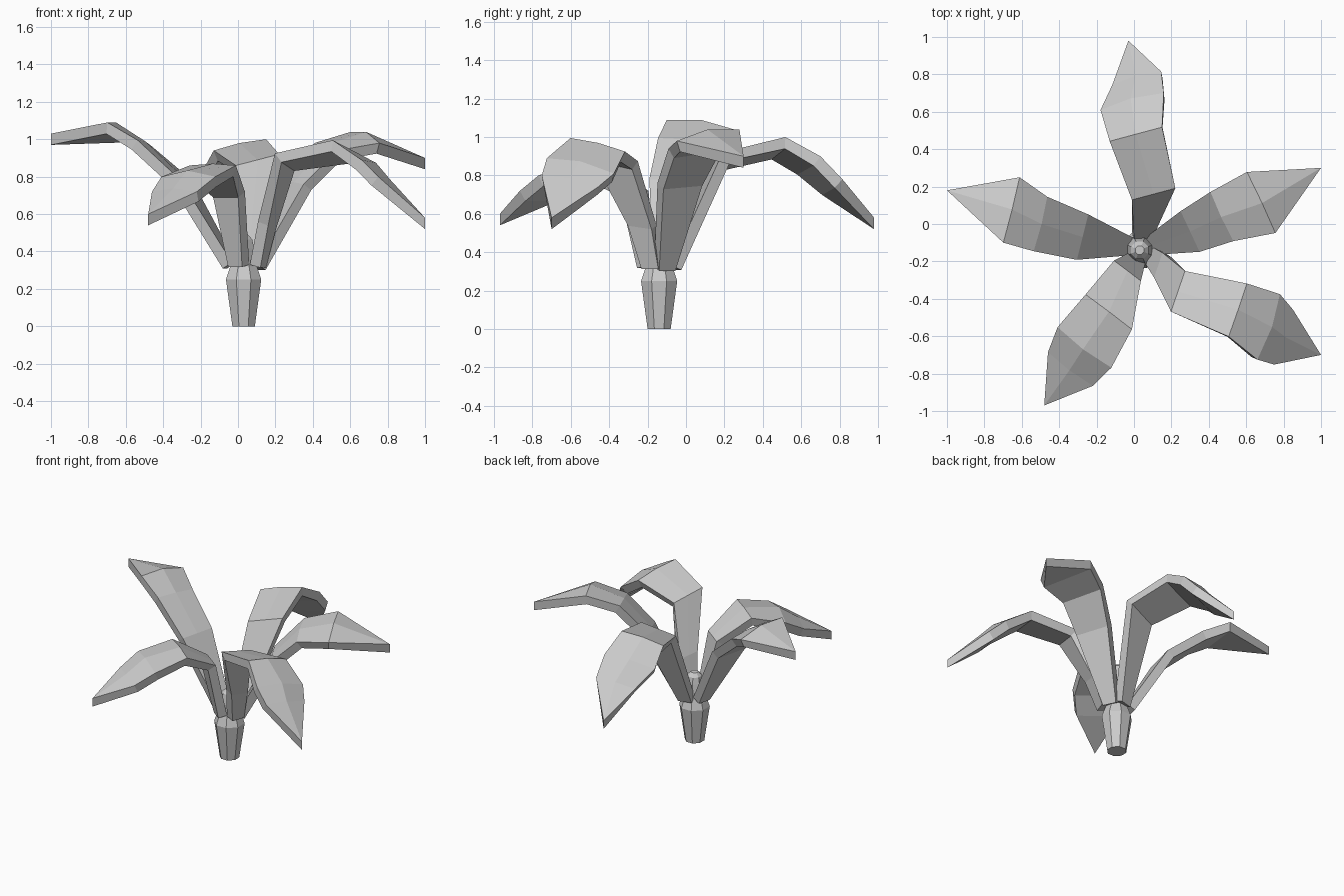
import bpy, math
from mathutils import Vector

if "Cube" in bpy.data.objects:
    bpy.data.objects.remove(bpy.data.objects["Cube"])


def make_object(name, verts, faces):
    mesh = bpy.data.meshes.new(name)
    mesh.from_pydata(verts, [], faces)
    obj = bpy.data.objects.new(name, mesh)
    bpy.context.collection.objects.link(obj)


def stem(name, cx, cy, profile, sides):
    verts = [(cx + r * math.cos(math.tau * (k + .5) / sides),
              cy + r * math.sin(math.tau * (k + .5) / sides), z)
             for r, z in profile for k in range(sides)]
    faces = [tuple(range(sides))[::-1],
             tuple(range(len(verts) - sides, len(verts)))]
    for i in range(len(profile) - 1):
        for k in range(sides):
            a, b = i * sides + k, i * sides + (k + 1) % sides
            faces.append((a, b, b + sides, a + sides))
    make_object(name, verts, faces)


def leaf(name, yaw, rows, tip, thick=.06):
    """Rows are centre x, y, z, half width, rise of right edge, ridge height."""
    flat = Vector((math.cos(math.radians(yaw)), math.sin(math.radians(yaw)), 0))
    tip = Vector(tip)
    path = [Vector(r[:3]) for r in rows] + [tip]
    verts = []
    for i, (x, y, z, half, rise, ridge) in enumerate(rows):
        along = (path[i + 1] - path[max(i - 1, 0)]).normalized()
        side = flat * half + Vector((0, 0, rise))
        up = side.cross(along).normalized()
        c = path[i]
        verts += [c - side, c + up * ridge, c + side,
                  c + side * .93 - up * thick, c - side * .93 - up * thick]
    n = len(verts)
    faces = [(0, 1, 2, 3, 4)]
    for i in range(0, n - 5, 5):
        for k in range(5):
            a, b = i + k, i + (k + 1) % 5
            faces.append((a, a + 5, b + 5, b))
    # Pointed tip with a short vertical edge
    verts += [tip, tip - Vector((0, 0, thick))]
    l, m, r, br, bl = range(n - 5, n)
    t, u = n, n + 1
    faces += [(l, t, m), (m, t, r), (r, t, u, br), (br, u, bl), (bl, u, t, l)]
    make_object(name, verts, faces)


# Swollen stem with a small central bud
stem("stem", .03, -.14,
     [(.065, 0), (.102, .25), (.077, .32), (.06, .42), (.05, .465), (.025, .49)], 8)

# Five drooping leaves around the stem
leaf("back_leaf", 15, [
    (.05, -.09, .33, .05, 0, 0),
    (.105, .16, .89, .12, .03, 0),
    (.01, .48, .97, .145, .03, .01),
    (-.01, .655, .875, .175, .025, .03),
    (.015, .78, .76, .135, .02, .02)], (-.03, .98, .58))

leaf("right_leaf", -65, [
    (.08, -.12, .33, .05, 0, 0),
    (.30, -.04, .77, .12, -.01, 0),
    (.47, .04, .96, .145, -.02, .01),
    (.68, .115, 1.01, .18, -.03, .03)], (1, .3, .9))

leaf("left_leaf", 76, [
    (-.02, -.12, .34, .05, 0, 0),
    (-.275, -.07, .78, .125, 0, 0),
    (-.5, 0, .98, .15, -.015, .01),
    (-.655, .075, 1.065, .18, -.025, .025)], (-1, .18, 1.03))

leaf("front_left_leaf", 143, [
    (.02, -.18, .33, .05, 0, 0),
    (-.035, -.25, .72, .09, 0, 0),
    (-.135, -.47, .86, .155, 0, .01),
    (-.265, -.66, .80, .18, 0, .035),
    (-.34, -.775, .72, .15, 0, .02)], (-.48, -.97, .6))

leaf("front_right_leaf", 251, [
    (.08, -.17, .33, .05, 0, 0),
    (.13, -.22, .55, .07, .01, 0),
    (.235, -.36, .90, .115, .025, 0),
    (.555, -.46, .96, .15, .035, .01),
    (.72, -.55, .85, .185, .04, .03),
    (.80, -.605, .77, .155, .03, .02)], (1, -.7, .58))
